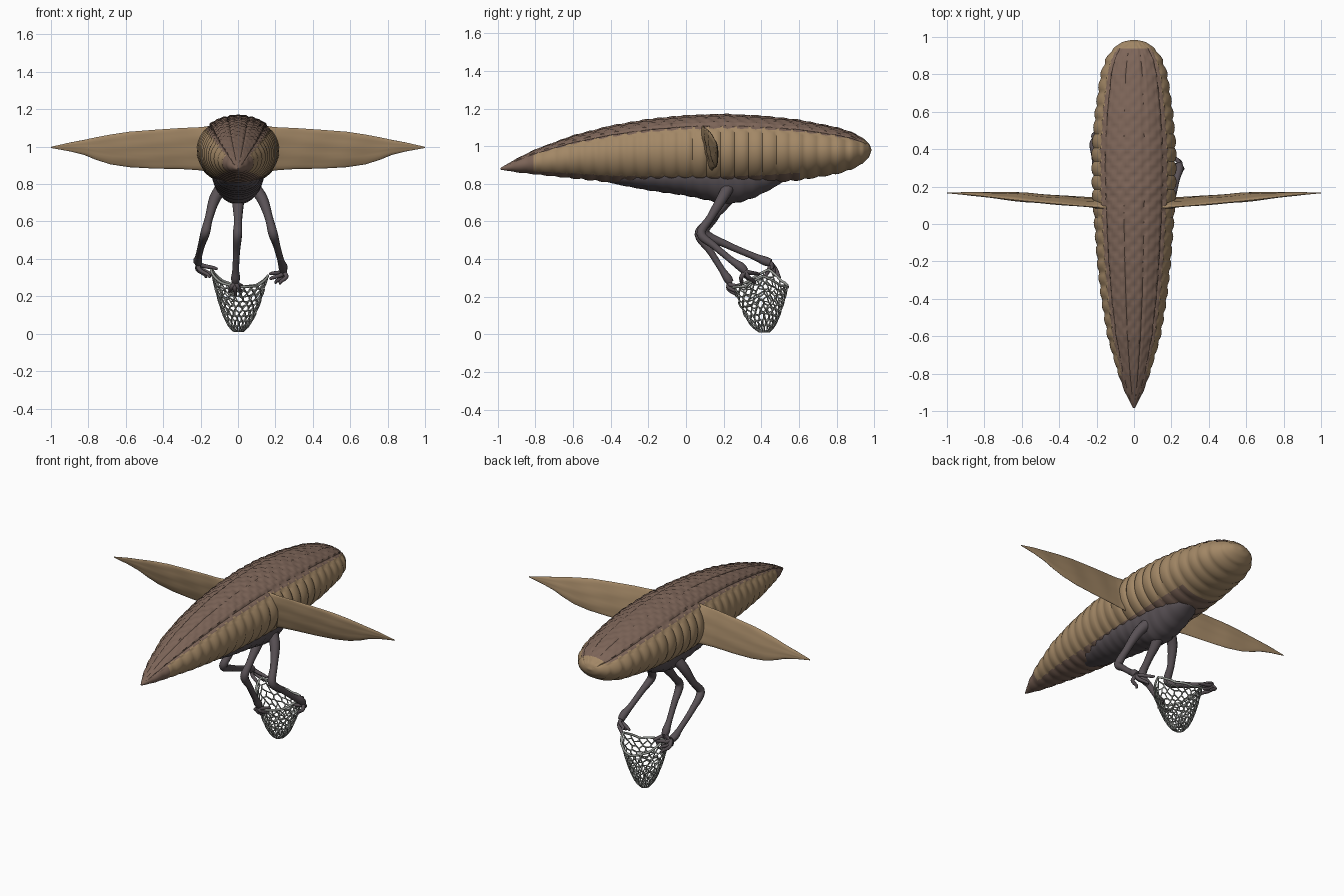
import bpy, bmesh, math, random
from mathutils import Vector

if "Cube" in bpy.data.objects:
    bpy.data.objects.remove(bpy.data.objects["Cube"])

random.seed(4)
TAU = 2 * math.pi


def material(name, rgb):
    m = bpy.data.materials.new(name)
    m.diffuse_color = (*rgb, 1)
    m.use_nodes = True
    m.node_tree.nodes["Principled BSDF"].inputs["Base Color"].default_value = m.diffuse_color
    return m


BROWN = material("brown_scales", (0.205, 0.130, 0.098))
TAN = material("tan_plates", (0.365, 0.245, 0.133))
GREY = material("dark_grey_skin", (0.100, 0.083, 0.092))
NET = material("light_grey_net", (0.31, 0.325, 0.30))


def interp(keys, x):
    """Piecewise linear lookup in rows of (x, values...)."""
    if x <= keys[0][0]:
        return keys[0][1:]
    for a, b in zip(keys, keys[1:]):
        if x <= b[0]:
            f = (x - a[0]) / (b[0] - a[0])
            return [p + (q - p) * f for p, q in zip(a[1:], b[1:])]
    return keys[-1][1:]


def finish(bm, name, mats, angle=40):
    bmesh.ops.recalc_face_normals(bm, faces=bm.faces)
    me = bpy.data.meshes.new(name)
    for f in bm.faces:
        f.smooth = True
    bm.to_mesh(me)
    bm.free()
    me.set_sharp_from_angle(angle=math.radians(angle))
    for m in mats:
        me.materials.append(m)
    ob = bpy.data.objects.new(name, me)
    bpy.context.collection.objects.link(ob)
    return ob


def add_loft(bm, rings, rule=None):
    """Skin a list of closed rings; rule(ring, side) gives the material."""
    vs = [[bm.verts.new(p) for p in r] for r in rings]
    n = len(rings[0])
    for i in range(len(vs) - 1):
        for j in range(n):
            k = (j + 1) % n
            f = bm.faces.new((vs[i][j], vs[i][k], vs[i + 1][k], vs[i + 1][j]))
            if rule:
                f.material_index = rule(i, j)
    for r, i in ((vs[0], 0), (vs[-1], len(vs) - 1)):
        f = bm.faces.new(r)
        if rule:
            f.material_index = rule(i, 0)


def add_tube(bm, pts, sides=10, steps=5):
    """Smooth tube through points (x, y, z, radius)."""
    p = [Vector(q) for q in pts]
    p = [2 * p[0] - p[1]] + p + [2 * p[-1] - p[-2]]
    path = []
    for i in range(1, len(p) - 2):
        a, b, c, d = p[i - 1:i + 3]
        for s in range(steps):
            t = s / steps
            path.append(0.5 * (2 * b + (c - a) * t + (2 * a - 5 * b + 4 * c - d) * t * t
                               + (3 * b - a - 3 * c + d) * t ** 3))
    path.append(p[-2])
    rings, up = [], None
    for i, q in enumerate(path):
        d = (path[min(i + 1, len(path) - 1)] - path[max(i - 1, 0)]).xyz.normalized()
        if up is None:
            up = d.orthogonal()
        up = (up - d * up.dot(d)).normalized()
        w = d.cross(up)
        rings.append([q.xyz + (up * math.cos(TAU * k / sides) + w * math.sin(TAU * k / sides)) * q.w
                      for k in range(sides)])
    add_loft(bm, rings)


# Body: y, top z, bottom z, half width
BODY = [(-.985, .885, .875, .004), (-.9, .935, .86, .05), (-.8, .985, .848, .088),
        (-.6, 1.06, .825, .147), (-.4, 1.112, .803, .18), (-.2, 1.147, .793, .202),
        (0, 1.167, .788, .217), (.2, 1.174, .788, .229), (.4, 1.165, .797, .23),
        (.6, 1.143, .815, .213), (.8, 1.103, .848, .184), (.88, 1.077, .873, .157),
        (.94, 1.045, .905, .115), (.975, 1.012, .945, .06), (.985, .985, .975, .01)]
SIDES, ROW = 96, 0.074
ys = [-.985 + i * 1.865 / 150 for i in range(150)] + [.88 + .105 * math.sin(i * math.pi / 32) for i in range(17)]


def body_ring(y):
    top, bot, w = interp(BODY, y)
    c, h = (top + bot) / 2, (top - bot) / 2
    v = (y + 1) / ROW
    ring = []
    for j in range(SIDES):
        a = TAU * j / SIDES
        if math.cos(a) > .6:                       # staggered scales on the back
            u = a / TAU * 36 + .5
            cell = math.sin(math.pi * (v + .5 * (math.floor(u) % 2)))
            dent = 1 - (abs(cell) * abs(math.sin(math.pi * u))) ** .5
            dent = .6 * dent + .25 * random.random() * dent
        else:                                      # overlapping side plates
            dent = 1 - abs(math.sin(math.pi * v)) ** .5 * (.75 + .25 * (v % 1))
        k = 1 - min(.016, .1 * w) * dent / max(w, .02)
        ring.append((w * math.sin(a) * k, y, c + h * math.cos(a) * k))
    return ring


def body_colour(i, j):
    y, ca = ys[i], math.cos(TAU * (j + .5) / SIDES)
    wave = .07 * abs(math.sin(math.pi * (y + 1) / ROW))
    if y < -.82:
        return 0
    if y > .93:
        return 1
    if ca > .66 - wave or (ca < -.80 + wave and y < .6):
        return 0
    return 1


bm = bmesh.new()
add_loft(bm, [body_ring(y) for y in ys], body_colour)
finish(bm, "body", [BROWN, TAN], 50)

# Dark belly: y, bottom z, half width
BELLY = [(-.44, .815, .03), (-.36, .795, .085), (-.2, .765, .12), (0, .737, .137), (.12, .712, .135),
         (.2, .69, .13), (.28, .70, .125), (.36, .725, .115), (.46, .775, .09), (.53, .82, .03)]
rings = []
for i in range(50):
    y = -.44 + .97 * i / 49
    zb, w = interp(BELLY, y)
    fold = 1 + .02 * math.sin(y * 90)
    rings.append([(w * fold * math.sin(TAU * k / 32), y, .845 - (.845 - zb) * fold * math.cos(TAU * k / 32))
                  for k in range(32)])
bm = bmesh.new()
add_loft(bm, rings)
finish(bm, "belly", [GREY], 60)

# Wings: x, top z, bottom z, centre y, half thickness
WING = [(.14, 1.11, .865, .115, .03), (.22, 1.103, .875, .115, .018), (.3, 1.10, .88, .12, .015),
        (.45, 1.09, .883, .132, .016), (.58, 1.08, .89, .142, .016), (.68, 1.065, .905, .15, .014),
        (.76, 1.05, .93, .155, .011), (.82, 1.037, .955, .159, .009), (.9, 1.022, .975, .163, .006),
        (1.0, .999, .993, .166, .002)]
for side, name in ((1, "right_wing"), (-1, "left_wing")):
    rings = []
    for i in range(44):
        x = .14 + .86 * i / 43
        t, b, yc, th = interp(WING, x)
        ring = []
        for k in range(28):
            a = TAU * k / 28
            s = math.cos(a)
            ripple = 1 + .22 * math.sin(17 * x + 4 * s) * math.sin(9 * x - 5 * s)
            ring.append((side * x, yc - .1 * (t - b) * s + th * math.sin(a) * ripple,
                         (t + b) / 2 + (t - b) / 2 * s))
        rings.append(ring)
    bm = bmesh.new()
    add_loft(bm, rings)
    finish(bm, name, [TAN], 60)

# Legs: hip, thigh, knee, forearm, wrist, palm; then fingertip targets
LEGS = {
    "right_leg": ([(.08, .23, .79, .035), (.13, .19, .72, .03), (.165, .13, .62, .022), (.187, .08, .535, .025),
                   (.207, .15, .47, .019), (.228, .24, .395, .018), (.24, .29, .36, .024), (.243, .315, .335, .02)],
                  [(.17, .33, .29), (.20, .37, .27), (.225, .29, .265), (.17, .39, .32)]),
    "left_leg": ([(-.08, .23, .79, .035), (-.125, .2, .72, .03), (-.155, .15, .62, .022), (-.175, .10, .54, .025),
                  (-.195, .22, .475, .019), (-.21, .36, .415, .018), (-.215, .42, .39, .024), (-.21, .45, .38, .02)],
                 [(-.15, .42, .30), (-.14, .47, .31), (-.11, .46, .345), (-.17, .50, .30)]),
    "middle_leg": ([(0, .24, .75, .04), (0, .19, .68, .03), (0, .12, .6, .022), (-.003, .07, .53, .025),
                    (-.008, .13, .44, .019), (-.012, .19, .345, .018), (-.013, .22, .30, .024), (-.014, .235, .275, .02)],
                   [(-.05, .27, .22), (-.015, .27, .20), (.02, .27, .22), (.03, .29, .25)]),
}
for name, (bones, tips) in LEGS.items():
    bm = bmesh.new()
    add_tube(bm, bones)
    palm = Vector(bones[-1][:3])
    out = palm - Vector((.01, .41, palm.z))
    out.normalize()
    for tip in tips:
        tip = Vector(tip)
        mid = palm.lerp(tip, .45) + out * .025
        add_tube(bm, [(*palm, .012), (*mid, .0115), (*palm.lerp(tip, .8), .0095), (*tip, .006)], 8, 4)
    finish(bm, name, [GREY], 60)

# Net basket: rim as angle in degrees, radius, height
RIM = [(0, .15, .31), (45, .125, .26), (90, .13, .25), (135, .135, .285), (170, .155, .345),
       (220, .135, .275), (268, .16, .25), (315, .13, .255), (360, .15, .31)]


def net_point(turn, t):
    r, z = interp(RIM, math.degrees(turn * TAU) % 360)
    k = t ** .48
    return Vector((.01 * k + r * k * math.cos(turn * TAU), .42 - .01 * k + r * k * math.sin(turn * TAU),
                   .006 + (z - .006) * t))


COLS, ROWS = 36, 9
bm = bmesh.new()
grid = []
for i in range(ROWS + 1):
    row = []
    for c in range(COLS):
        t = .03 + .97 * i / ROWS
        if 0 < i < ROWS:
            t += (.024 if c % 2 == i % 2 else -.024) + random.uniform(-.022, .022)
        turn = (c + (random.uniform(-.35, .35) if i < ROWS else 0)) / COLS
        row.append(bm.verts.new(net_point(turn, t)))
    grid.append(row)
for i in range(ROWS):
    for c in range(i % 2, COLS + i % 2, 2):
        n = [(c + k) % COLS for k in range(3)]
        bm.faces.new([grid[i][k] for k in n] + [grid[i + 1][k] for k in reversed(n)])
bm.faces.new(grid[0])
net = finish(bm, "net_basket", [NET], 80)
wire = net.modifiers.new("strands", "WIREFRAME")
wire.thickness = .010
wire.use_even_offset = False
wire.use_boundary = True

# Rim cord around the mouth of the net
bm = bmesh.new()
add_tube(bm, [(*net_point(i / 32, 1), .007) for i in range(33)], 8, 2)
finish(bm, "net_rim", [NET], 60)
